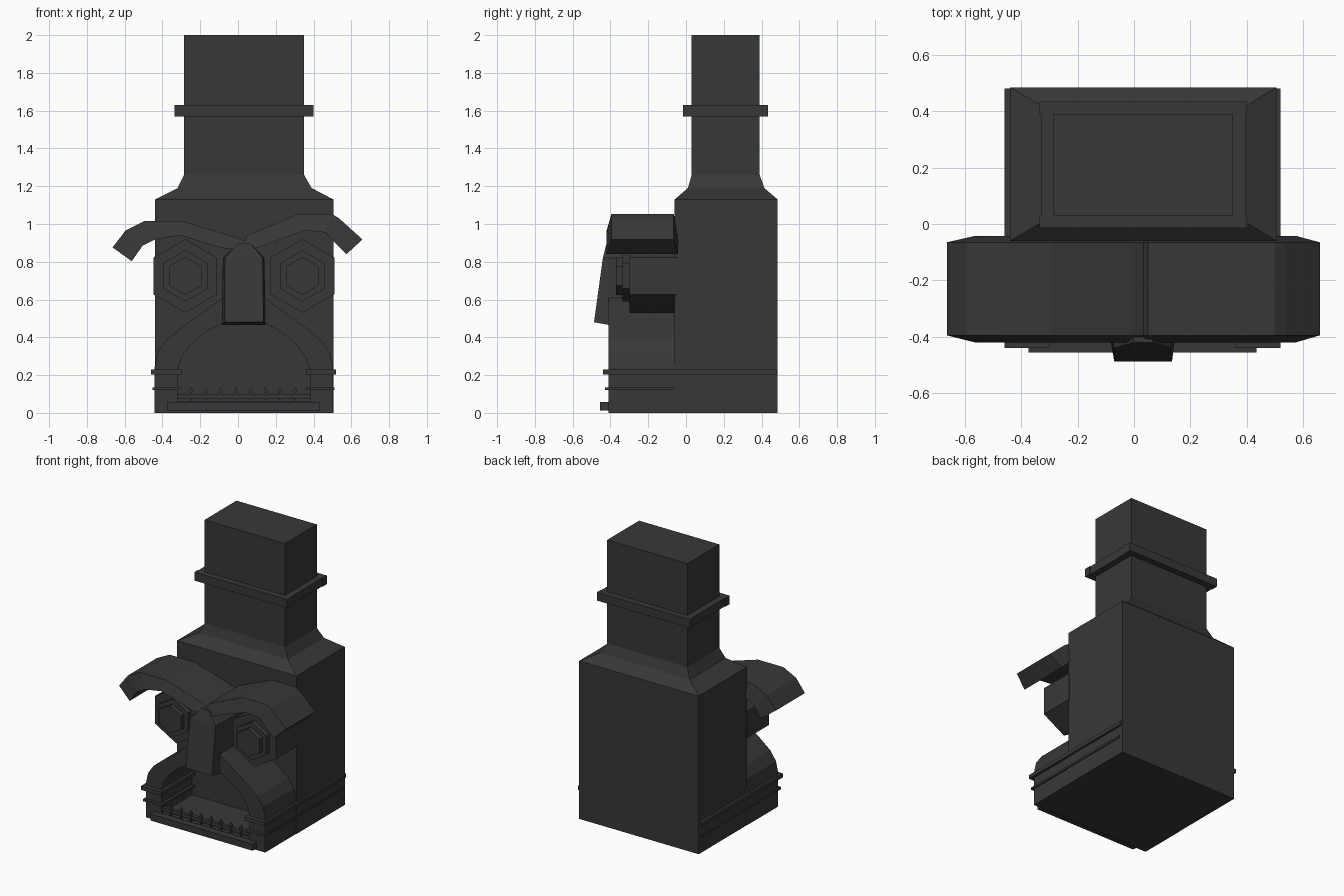
import bpy, bmesh, math

if "Cube" in bpy.data.objects:
    bpy.data.objects.remove(bpy.data.objects["Cube"])

CX = 0.03  # the building's centre line
iron = bpy.data.materials.new("dark_iron")
iron.diffuse_color = (0.039, 0.039, 0.039, 1)
iron.use_nodes = True
iron.node_tree.nodes["Principled BSDF"].inputs["Base Color"].default_value = iron.diffuse_color


def make(name, verts, faces):
    me = bpy.data.meshes.new(name)
    me.from_pydata(verts, [], faces)
    bm = bmesh.new()
    bm.from_mesh(me)
    bmesh.ops.recalc_face_normals(bm, faces=bm.faces)
    bm.to_mesh(me)
    bm.free()
    me.materials.append(iron)
    ob = bpy.data.objects.new(name, me)
    bpy.context.collection.objects.link(ob)
    return ob


def loft(name, rings):
    """Join rings of equal point count and cap both ends."""
    n = len(rings[0])
    verts = [p for r in rings for p in r]
    faces = [tuple(range(n)), tuple(range(len(verts) - n, len(verts)))]
    for k in range(len(rings) - 1):
        for i in range(n):
            j = (i + 1) % n
            faces.append((k * n + i, k * n + j, k * n + n + j, k * n + n + i))
    return make(name, verts, faces)


def rect(x0, x1, y0, y1, z):
    return [(x0, y0, z), (x1, y0, z), (x1, y1, z), (x0, y1, z)]


def box(name, x0, x1, y0, y1, z0, z1):
    return loft(name, [rect(x0, x1, y0, y1, z0), rect(x0, x1, y0, y1, z1)])


def extrude(name, pts, y0, y1):
    return loft(name, [[(x, y, z) for x, z in pts] for y in (y0, y1)])


# Main block, shoulders and chimney in one loft
loft("body_and_chimney", [
    rect(-0.44, 0.505, -0.06, 0.485, 0), rect(-0.44, 0.505, -0.06, 0.485, 1.13),
    rect(-0.32, 0.39, 0.01, 0.415, 1.19), rect(-0.285, 0.35, 0.03, 0.39, 1.26),
    rect(-0.285, 0.35, 0.03, 0.39, 2.0)])

# Chimney collar
box("collar_front", -0.335, 0.40, -0.015, 0.03, 1.57, 1.63)
box("collar_back", -0.335, 0.40, 0.39, 0.435, 1.57, 1.63)
box("collar_left", -0.33, -0.285, 0.03, 0.39, 1.57, 1.63)
box("collar_right", 0.35, 0.395, 0.03, 0.39, 1.57, 1.63)

# Curved hearth surround: outer and inner half profiles, mirrored
outer = [(.472, 0), (.472, .24), (.455, .32), (.41, .385), (.33, .45), (.22, .53), (.11, .61), (0, .62)]
inner = [(.35, 0), (.35, .23), (.325, .30), (.28, .36), (.20, .43), (.11, .475), (0, .48)]


def whole(half):
    return [(CX + x, z) for x, z in half] + [(CX - x, z) for x, z in half[-2::-1]]


extrude("hearth_surround", whole(outer) + whole(inner)[::-1], -0.41, -0.06)

# Trim bands round each leg and along the body sides
for side, s in (("left", -1), ("right", 1)):
    for tag, z0, z1, out, front, back in (("upper", .203, .23, .49, -.44, .48),
                                          ("lower", .12, .135, .482, -.43, .46)):
        a, b = sorted((CX + s * 0.33, CX + s * out))
        box(f"{tag}_leg_trim_{side}", a, b, front, -0.06, z0, z1)
        a, b = sorted((CX + s * 0.46, CX + s * out))
        box(f"{tag}_side_trim_{side}", a, b, -0.06, back, z0, z1)

# Hearth floor, base step and grate
box("hearth_floor", -0.33, 0.39, -0.405, -0.06, 0, 0.06)
box("base_step", -0.375, 0.435, -0.455, -0.40, 0.012, 0.058)
box("grate_rail", -0.33, 0.39, -0.40, -0.375, 0.075, 0.10)
for i in range(8):
    x = -0.25 + i * 0.079
    extrude(f"grate_spike_{i}", [(x - .005, .055), (x + .005, .055), (x + .005, .105), (x + .011, .118),
                                 (x, .138), (x - .011, .118), (x - .005, .105)], -0.405, -0.392)

# Stepped hexagonal windows
for side, cx in (("left", -0.279), ("right", 0.341)):
    for part, r, y in (("frame", .195, -.30), ("rim", .135, -.335), ("pane", .10, -.37)):
        pts = [(cx + r * math.sin(k * math.pi / 3), 0.725 + r * math.cos(k * math.pi / 3)) for k in range(6)]
        extrude(f"window_{part}_{side}", pts, y, -0.05)

# Central wedge between the windows
loft("centre_wedge", [
    rect(-0.085, 0.145, -0.41, -0.05, 0.465),
    rect(-0.08, 0.14, -0.41, -0.05, 0.82), rect(0.0, 0.065, -0.41, -0.05, 0.90)])
loft("wedge_front", [
    [(-.085, -.405, .465), (.145, -.405, .465), (.135, -.487, .48), (-.07, -.487, .48)],
    [(-.08, -.405, .82), (.14, -.405, .82), (.13, -.44, .82), (-.07, -.44, .82)],
    [(0, -.405, .90), (.065, -.405, .90), (.065, -.42, .90), (0, -.42, .90)]])


# Swept awnings: upper and lower edge at each station
def awning(name, stations):
    loft(name, [[(ux, -.395, uz), (ux, -.065, uz), (lx, -.042, lz), (lx, -.42, lz)]
                for ux, uz, lx, lz in stations])


awning("awning_left", [
    (-.664, .876, -.563, .803), (-.595, .966, -.505, .885), (-.495, 1.016, -.44, .918),
    (-.294, 1.016, -.31, .94), (-.013, .93, -.087, .873), (.033, .91, .033, .86)])
awning("awning_right", [
    (.033, .91, .033, .86), (.05, .94, .10, .873), (.315, 1.052, .355, .966),
    (.50, 1.052, .463, .955), (.535, 1.03, .49, .925), (.659, .918, .574, .84)])
